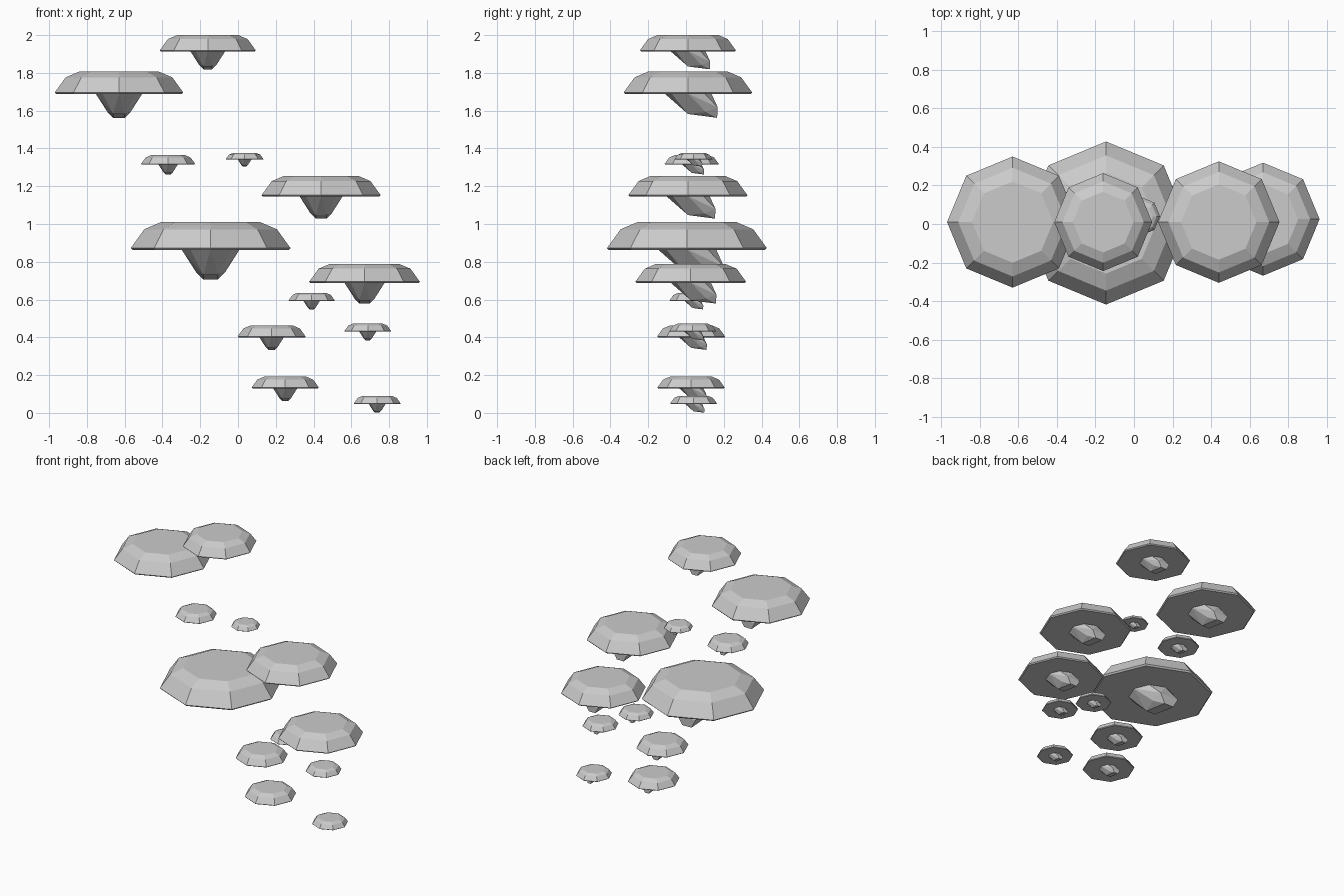
import bpy, bmesh
from math import sin, cos, pi

cube = bpy.data.objects.get("Cube")
if cube:
    bpy.data.objects.remove(cube)

# Single flat colour
GREY = (0.6, 0.6, 0.6, 1)
grey = bpy.data.materials.new("plain grey")
grey.use_nodes = True
grey.diffuse_color = GREY
grey.node_tree.nodes["Principled BSDF"].inputs["Base Color"].default_value = GREY

SIDES = 8
# Cap profile (radius, height) and stem knuckles (half width, y, z), for a unit cap
CAP = [(0.975, 0), (1, 0.025), (0.83, 0.26), (0.62, 0.35)]
STEM = [(0.09, 0, -0.31), (0.09, 0.455, -0.37),
        (0.18, 0.28, -0.28), (0.18, 0.465, -0.21)]


def ring(bm, radius, z):
    return [bm.verts.new((radius * cos(2 * pi * i / SIDES),
                          radius * sin(2 * pi * i / SIDES), z)) for i in range(SIDES)]


def finish(bm, name, size, place):
    bmesh.ops.recalc_face_normals(bm, faces=bm.faces)
    bmesh.ops.scale(bm, vec=(size,) * 3, verts=bm.verts)
    mesh = bpy.data.meshes.new(name)
    bm.to_mesh(mesh)
    bm.free()
    mesh.materials.append(grey)
    obj = bpy.data.objects.new(name, mesh)
    obj.location = place
    bpy.context.collection.objects.link(obj)


# Faceted cap with a flat top and underside
def make_cap(name, size, place):
    bm = bmesh.new()
    rings = [ring(bm, r, z) for r, z in CAP]
    for low, high in zip(rings, rings[1:]):
        for i in range(SIDES):
            j = (i + 1) % SIDES
            bm.faces.new((low[i], low[j], high[j], high[i]))
    bm.faces.new(rings[0][::-1])
    bm.faces.new(rings[-1])
    finish(bm, name, size, place)


# Faceted stem that bends toward the back
def make_stem(name, size, place):
    bm = bmesh.new()
    ring(bm, 0.365, 0.01)
    for half, y, z in STEM:
        for side in (-1, 1):
            bm.verts.new((side * half, y, z))
    bmesh.ops.convex_hull(bm, input=bm.verts)
    bmesh.ops.dissolve_limit(bm, angle_limit=0.02, verts=bm.verts, edges=bm.edges)
    finish(bm, name, size, place)


# Shelf mushrooms: x, y, underside height, radius
MUSHROOMS = [
    (-0.16, 0.01, 1.913, 0.254), (-0.63, 0.01, 1.688, 0.34),
    (-0.37, 0.03, 1.315, 0.143), (0.035, 0.04, 1.341, 0.10),
    (0.44, 0.01, 1.145, 0.315), (-0.145, 0.005, 0.862, 0.423),
    (0.67, 0.025, 0.687, 0.293), (0.39, 0.035, 0.593, 0.122),
    (0.178, 0.027, 0.40, 0.18), (0.687, 0.035, 0.43, 0.124),
    (0.25, 0.027, 0.13, 0.178), (0.737, 0.04, 0.047, 0.124),
]
for n, (x, y, z, size) in enumerate(MUSHROOMS, 1):
    make_cap(f"mushroom_cap_{n}", size, (x, y, z))
    make_stem(f"mushroom_stem_{n}", size, (x, y, z))
